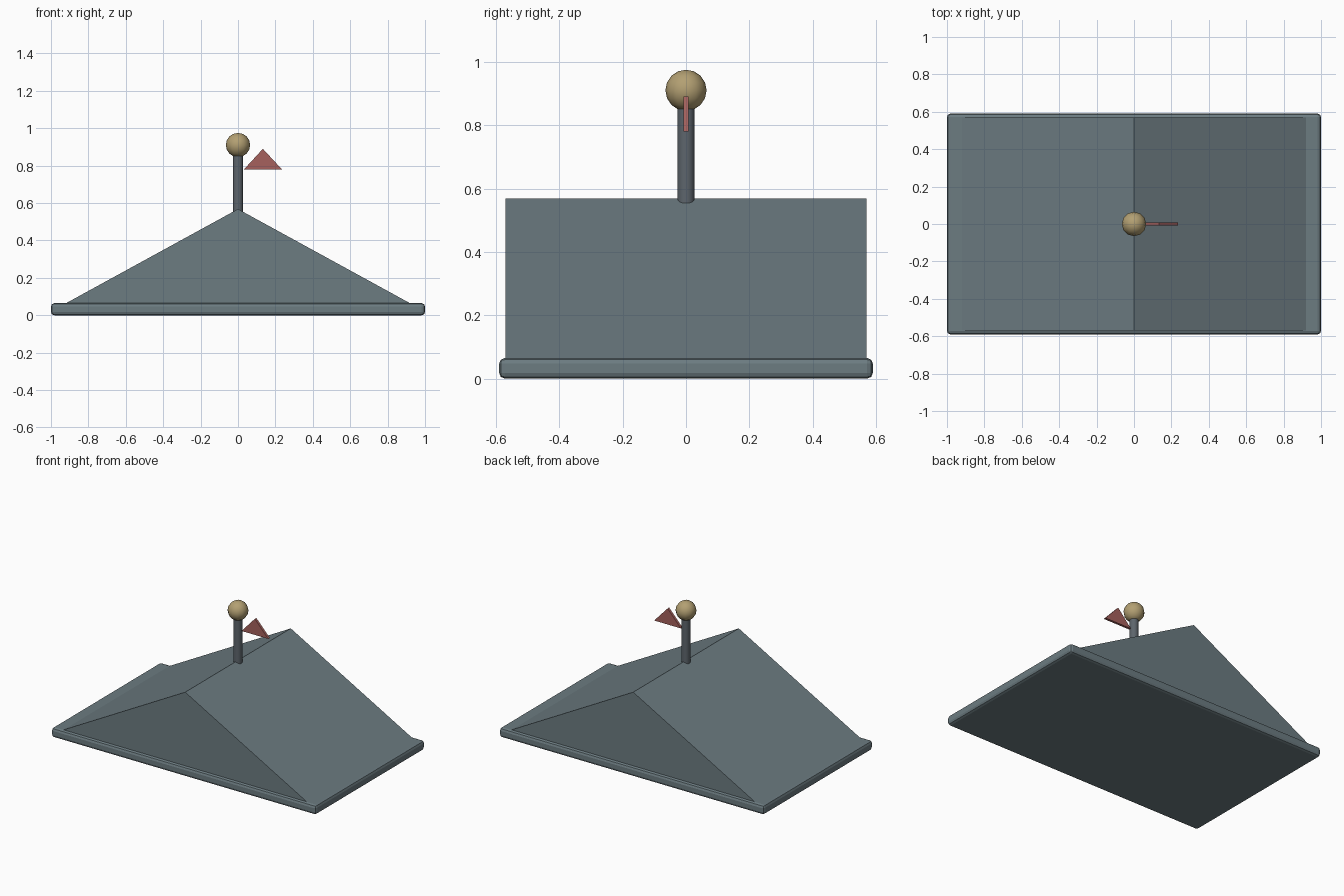
import bpy, bmesh, math

if "Cube" in bpy.data.objects:
    bpy.data.objects.remove(bpy.data.objects["Cube"])


def material(name, rgb):
    m = bpy.data.materials.new(name)
    m.diffuse_color = (*rgb, 1)
    m.use_nodes = True
    m.node_tree.nodes["Principled BSDF"].inputs["Base Color"].default_value = m.diffuse_color
    return m


SLATE = material("slate", (0.15, 0.20, 0.22))
IRON = material("iron", (0.11, 0.13, 0.15))
BRASS = material("brass", (0.45, 0.35, 0.17))
RED = material("red", (0.38, 0.12, 0.11))


def prism(name, profile, depth, mat):
    """Extrude an x-z profile along y, centred on y = 0."""
    bm = bmesh.new()
    face = bm.faces.new([bm.verts.new((x, -depth / 2, z)) for x, z in profile])
    out = bmesh.ops.extrude_face_region(bm, geom=[face])
    verts = [v for v in out["geom"] if isinstance(v, bmesh.types.BMVert)]
    bmesh.ops.translate(bm, verts=verts, vec=(0, depth, 0))
    bmesh.ops.recalc_face_normals(bm, faces=bm.faces)
    mesh = bpy.data.meshes.new(name)
    bm.to_mesh(mesh)
    bm.free()
    ob = bpy.data.objects.new(name, mesh)
    bpy.context.collection.objects.link(ob)
    mesh.materials.append(mat)
    return ob


def finish(name, mat):
    ob = bpy.context.object
    ob.name = name
    ob.data.materials.append(mat)
    bpy.ops.object.shade_smooth_by_angle(angle=math.radians(40))
    return ob


# Eaves slab with softened edges
slab = prism("eaves_slab", [(-1, 0), (1, 0), (1, 0.065), (-1, 0.065)], 1.18, SLATE)
bevel = slab.modifiers.new("bevel", "BEVEL")
bevel.width = 0.018
bevel.segments = 2

# Gable roof, sunk slightly into the slab
prism("gable_roof", [(-0.95, 0.048), (0.95, 0.048), (0, 0.568)], 1.14, SLATE)

# Finial pole on the ridge
bpy.ops.mesh.primitive_cylinder_add(vertices=16, radius=0.027, depth=0.33,
                                    location=(0, 0, 0.72))
finish("finial_pole", IRON)

# Finial ball
bpy.ops.mesh.primitive_uv_sphere_add(segments=12, ring_count=8, radius=0.065,
                                     location=(0, 0, 0.91))
finish("finial_ball", BRASS)

# Pennant beside the pole
prism("pennant", [(0.032, 0.78), (0.235, 0.78), (0.133, 0.89)], 0.016, RED)
